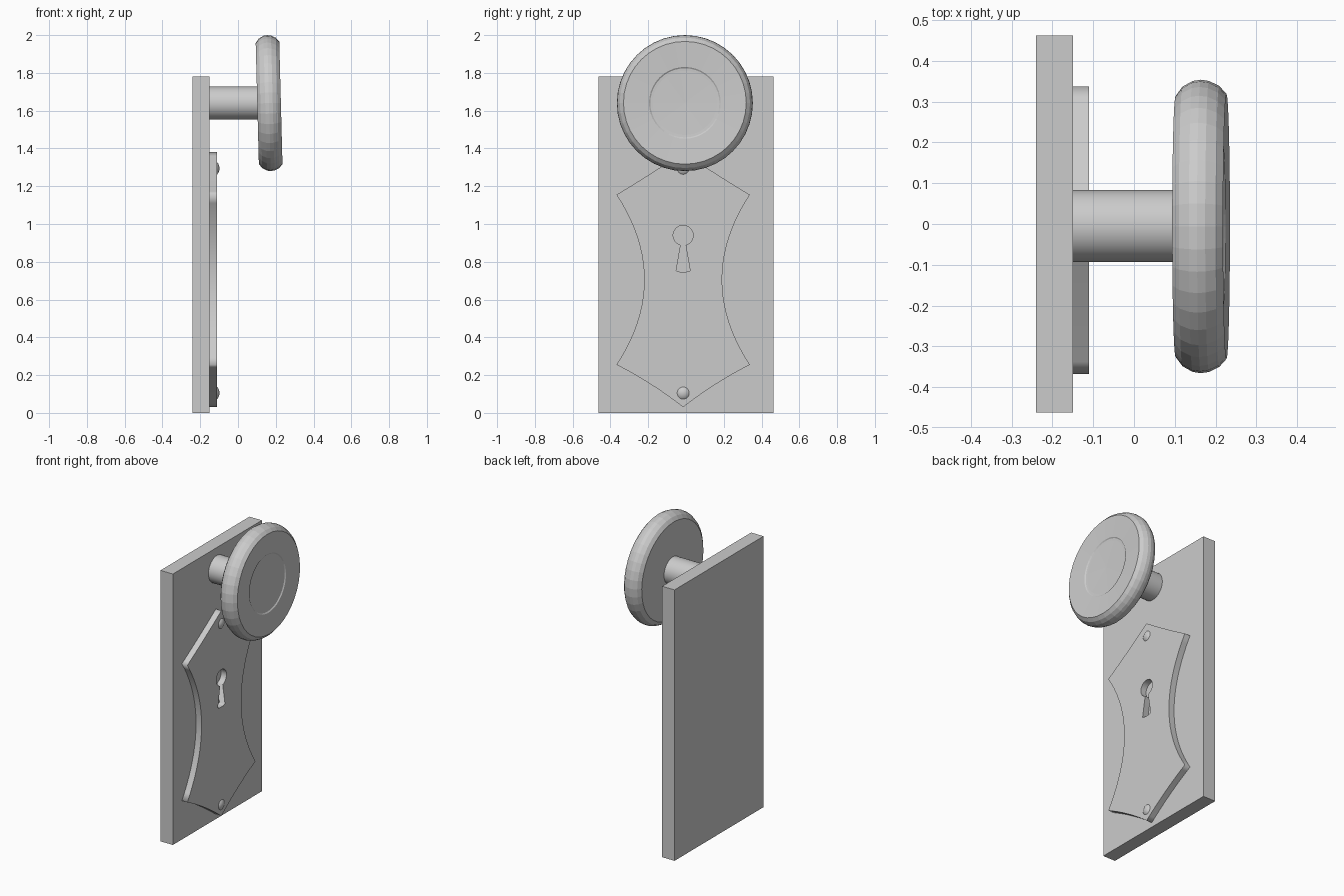
import bpy, bmesh, math
from mathutils import Matrix, Vector

if "Cube" in bpy.data.objects:
    bpy.data.objects.remove(bpy.data.objects["Cube"])

YC = -0.015  # centre line of the lock plate


def mesh_object(name, bm, smooth=None):
    bmesh.ops.recalc_face_normals(bm, faces=bm.faces)
    me = bpy.data.meshes.new(name)
    bm.to_mesh(me)
    bm.free()
    ob = bpy.data.objects.new(name, me)
    bpy.context.collection.objects.link(ob)
    if smooth:
        bpy.ops.object.select_all(action='DESELECT')
        ob.select_set(True)
        bpy.context.view_layer.objects.active = ob
        bpy.ops.object.shade_smooth_by_angle(angle=math.radians(smooth))
    return ob


def lathe(name, profile, steps, smooth=None):
    """Spin (x, radius) points around the x axis."""
    bm = bmesh.new()
    vs = [bm.verts.new((x, 0, r)) for x, r in profile]
    es = [bm.edges.new(p) for p in zip(vs, vs[1:])]
    bmesh.ops.spin(bm, geom=vs + es, cent=(0, 0, 0), axis=(1, 0, 0),
                   angle=math.tau, steps=steps, use_duplicate=False)
    bmesh.ops.remove_doubles(bm, verts=bm.verts, dist=1e-5)
    return mesh_object(name, bm, smooth)


def bow(a, b, sag, n=12):
    """Points from a towards b, bowed to the left by sag."""
    a, b = Vector(a), Vector(b)
    d = (b - a).normalized()
    left = Vector((-d.y, d.x))
    return [a.lerp(b, i / n) + left * sag * 4 * (i / n) * (1 - i / n) for i in range(n)]


# Door slab
bm = bmesh.new()
bmesh.ops.create_cube(bm, size=1)
bmesh.ops.transform(bm, matrix=Matrix.Translation((-0.195, 0, 0.89))
                    @ Matrix.Diagonal((0.09, 0.924, 1.78, 1)), verts=bm.verts)
mesh_object("door_slab", bm)

# Lock plate outline (counter-clockwise from the bottom tip) and keyhole
w = 0.353
outline = (bow((0, 0.03), (w, 0.255), 0.01) + bow((w, 0.255), (w, 1.155), 0.147, 20)
           + bow((w, 1.155), (0, 1.38), 0.003) + bow((0, 1.38), (-w, 1.155), 0.003)
           + bow((-w, 1.155), (-w, 0.255), 0.147, 20) + bow((-w, 0.255), (0, 0.03), 0.01))
keyhole = [(0.053 * math.sin(a), 0.94 - 0.053 * math.cos(a))
           for a in [0.25 + i * (math.tau - 0.5) / 24 for i in range(25)]]
keyhole += [(-0.037, 0.753), (-0.018, 0.747), (0.018, 0.747), (0.037, 0.753)]

cu = bpy.data.curves.new("lock_plate", 'CURVE')
cu.dimensions = '2D'
cu.fill_mode = 'BOTH'
cu.extrude = 0.02
for pts in (outline, keyhole):
    sp = cu.splines.new('POLY')
    sp.points.add(len(pts) - 1)
    for p, co in zip(sp.points, pts):
        p.co = (co[0], co[1], 0, 1)
    sp.use_cyclic_u = True
plate = bpy.data.objects.new("lock_plate", cu)
bpy.context.collection.objects.link(plate)
plate.rotation_euler = (math.pi / 2, 0, math.pi / 2)
plate.location = (-0.13, YC, 0)
bpy.ops.object.select_all(action='DESELECT')
plate.select_set(True)
bpy.context.view_layer.objects.active = plate
bpy.ops.object.convert(target='MESH')

# Domed screw heads
for name, z in (("upper_screw", 1.295), ("lower_screw", 0.105)):
    dome = [(-0.14 + 0.042 * math.sin(t), 0.046 * math.cos(t))
            for t in [i * math.pi / 12 for i in range(6)]] + [(-0.098, 0)]
    lathe(name, [(-0.15, 0.0), (-0.15, 0.046)] + dome, 24, 60).location = (0, YC, z)

# Knob shaft
shaft = lathe("knob_shaft", [(-0.15, 0), (-0.15, 0.088), (0.13, 0.088), (0.13, 0)], 32, 40)
shaft.location = (0, -0.005, 1.64)

# Slightly tilted round knob with a rounded rim and shallow dished face
knob = lathe("knob", [(-0.062, 0), (-0.062, 0.32), (-0.045, 0.343), (-0.02, 0.357),
                      (0.0, 0.36), (0.02, 0.357), (0.045, 0.345), (0.063, 0.325),
                      (0.056, 0.19), (0.051, 0.183), (0.05, 0.17), (0.046, 0)], 40)
knob.location = (0.164, -0.006, 1.64)
knob.rotation_euler = (0, math.radians(1.5), 0)
knob.rotation_euler.y *= -1 if (Matrix.Rotation(math.radians(1.5), 3, 'Y') @ Vector((0, 0, 1))).x > 0 else 1
